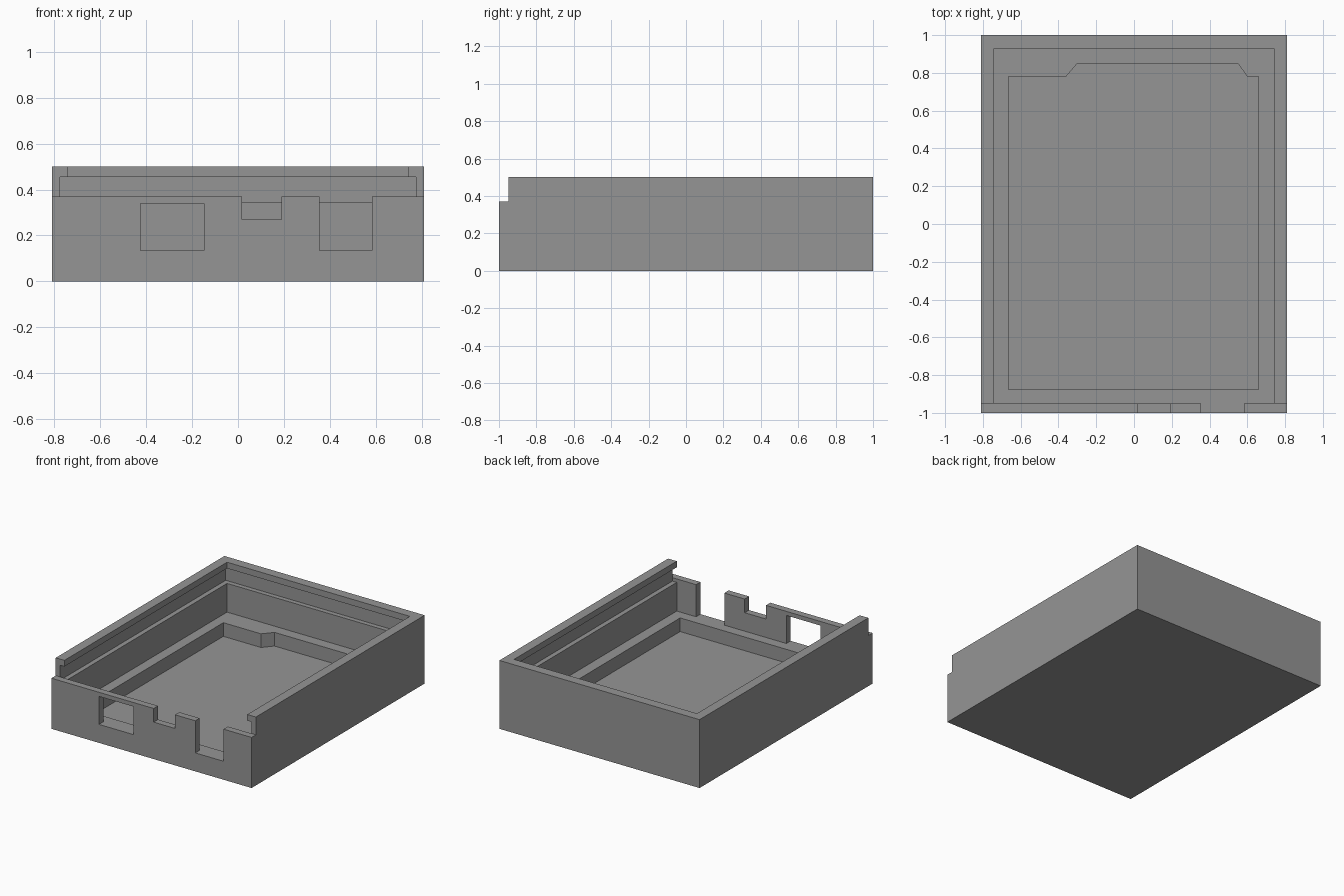
import bpy
import bmesh

if "Cube" in bpy.data.objects:
    bpy.data.objects.remove(bpy.data.objects["Cube"])

grey = bpy.data.materials.new("grey plastic")
grey.diffuse_color = (0.3, 0.3, 0.3, 1)
grey.use_nodes = True
grey.node_tree.nodes["Principled BSDF"].inputs["Base Color"].default_value = grey.diffuse_color


def prism(name, outline, z0, z1):
    """Extrude a flat outline from z0 up to z1."""
    bm = bmesh.new()
    base = bm.faces.new([bm.verts.new((x, y, z0)) for x, y in outline])
    grown = bmesh.ops.extrude_face_region(bm, geom=[base])["geom"]
    for v in grown:
        if isinstance(v, bmesh.types.BMVert):
            v.co.z = z1
    bmesh.ops.recalc_face_normals(bm, faces=bm.faces[:])
    mesh = bpy.data.meshes.new(name)
    bm.to_mesh(mesh)
    bm.free()
    ob = bpy.data.objects.new(name, mesh)
    bpy.context.collection.objects.link(ob)
    ob.data.materials.append(grey)
    return ob


def rect(x0, x1, y0, y1):
    return [(x0, y0), (x1, y0), (x1, y1), (x0, y1)]


def cut(target, outline, z0, z1):
    """Subtract a prism from the target and discard the cutter."""
    cutter = prism("cutter", outline, z0, z1)
    mod = target.modifiers.new("cut", "BOOLEAN")
    mod.operation = "DIFFERENCE"
    mod.solver = "EXACT"
    mod.object = cutter
    bpy.context.view_layer.objects.active = target
    bpy.ops.object.modifier_apply(modifier=mod.name)
    bpy.data.objects.remove(cutter)


# Outer block of the open enclosure
case = prism("enclosure_base", rect(-0.81, 0.81, -1, 1), 0, 0.5)

# Lowered front wall where the lid slides in
cut(case, rect(-1, 1, -1.2, -0.95), 0.37, 0.7)

# Main cavity above the shelf
cut(case, rect(-0.74, 0.74, -0.95, 0.93), 0.135, 0.7)

# Lid groove in the side and back walls
cut(case, rect(-0.775, 0.775, -0.95, 0.965), 0.345, 0.455)

# Deep pocket with a chamfered bay at the back
pocket = [(-0.665, -0.875), (0.66, -0.875), (0.66, 0.78), (0.60, 0.78),
          (0.55, 0.85), (-0.30, 0.85), (-0.36, 0.78), (-0.665, 0.78)]
cut(case, pocket, 0.035, 0.3)

# Front wall openings: window, small notch, tall notch
for x0, x1, z0, z1 in [(-0.425, -0.147, 0.135, 0.34),
                       (0.018, 0.19, 0.27, 0.5),
                       (0.355, 0.583, 0.135, 0.5)]:
    cut(case, rect(x0, x1, -1.2, -0.92), z0, z1)
